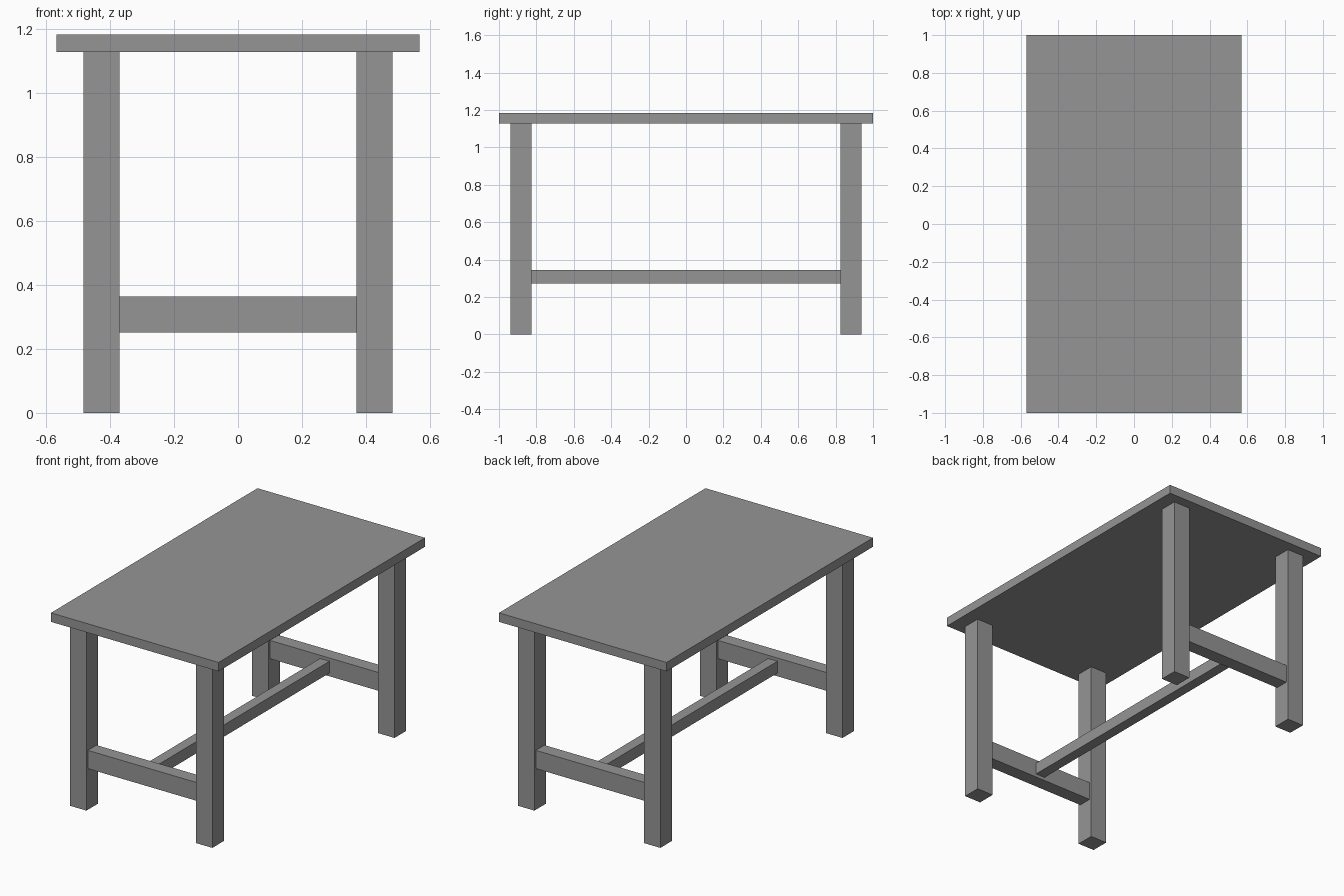
import bpy

cube = bpy.data.objects.get("Cube")
if cube:
    bpy.data.objects.remove(cube, do_unlink=True)

# One grey paint for the whole table
grey = bpy.data.materials.new("plain grey")
grey.use_nodes = True
colour = (0.3, 0.3, 0.3, 1)
grey.diffuse_color = colour
grey.node_tree.nodes["Principled BSDF"].inputs["Base Color"].default_value = colour


def box(name, low, high):
    """Add a box spanning two opposite corners."""
    centre = [(a + b) / 2 for a, b in zip(low, high)]
    bpy.ops.mesh.primitive_cube_add(size=1, location=centre)
    part = bpy.context.object
    part.name = name
    part.scale = [b - a for a, b in zip(low, high)]
    bpy.ops.object.transform_apply(location=False, rotation=False, scale=True)
    part.data.materials.append(grey)
    return part


half_width, half_length = 0.568, 1.0
top_under, top_height = 1.128, 1.183
leg_x, leg_y, leg_half = 0.427, 0.882, 0.056
rail_half = 0.042

# Table top
box("table_top", (-half_width, -half_length, top_under),
    (half_width, half_length, top_height))

for end, sy in (("front", -1), ("back", 1)):
    y = sy * leg_y
    # Legs
    for side, sx in (("right", -1), ("left", 1)):
        x = sx * leg_x
        box(f"{end}_{side}_leg", (x - leg_half, y - leg_half, 0),
            (x + leg_half, y + leg_half, top_under))
    # Cross rail between the pair of legs
    inner = leg_x - leg_half
    box(f"{end}_cross_rail", (-inner, y - rail_half, 0.252),
        (inner, y + rail_half, 0.364))

# Long stretcher joining the two cross rails
reach = leg_y - rail_half
box("long_stretcher", (-0.032, -reach, 0.272), (0.032, reach, 0.344))
